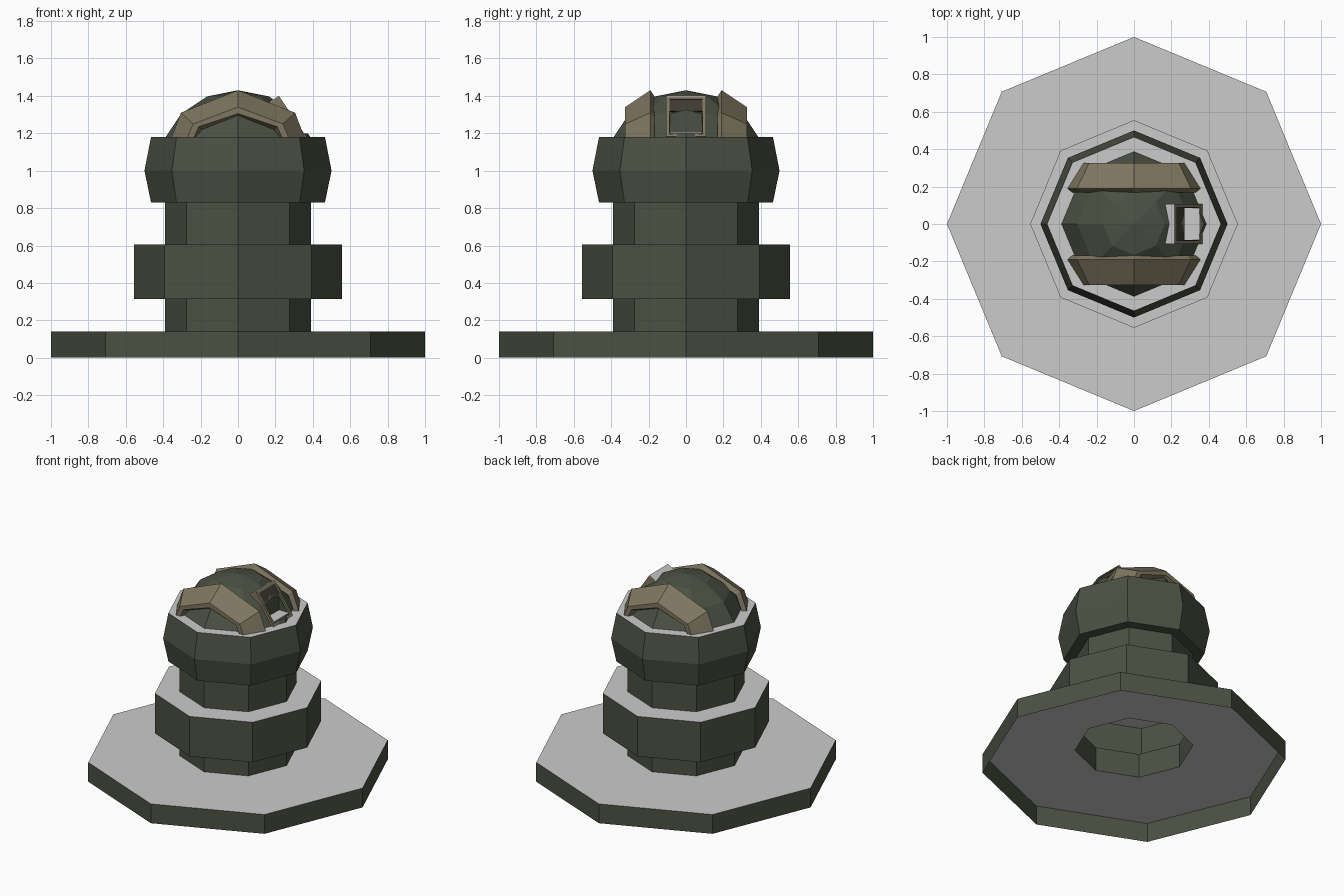
import bpy, bmesh, math
from mathutils import Matrix, Vector

cube = bpy.data.objects.get("Cube")
if cube:
    bpy.data.objects.remove(cube, do_unlink=True)


def material(name, rgb):
    m = bpy.data.materials.new(name)
    m.use_nodes = True
    m.diffuse_color = (*rgb, 1)
    m.node_tree.nodes["Principled BSDF"].inputs["Base Color"].default_value = (*rgb, 1)
    return m


GREEN = material("dark olive green", (0.07, 0.08, 0.056))
PALE = material("pale grey", (0.6, 0.6, 0.6))
TAN = material("khaki tan", (0.21, 0.18, 0.115))
BROWN = material("dark brown", (0.05, 0.043, 0.03))


def finish(name, bm, mats, matrix=None, fix_normals=True):
    bmesh.ops.remove_doubles(bm, verts=bm.verts, dist=0.0005)
    if fix_normals:
        bmesh.ops.recalc_face_normals(bm, faces=bm.faces)
    me = bpy.data.meshes.new(name)
    bm.to_mesh(me)
    bm.free()
    for m in mats:
        me.materials.append(m)
    ob = bpy.data.objects.new(name, me)
    bpy.context.collection.objects.link(ob)
    if matrix:
        ob.matrix_world = matrix
    return ob


def strip(bm, rows, closed=False):
    """Join neighbouring rows of points with quads."""
    grid = [[bm.verts.new(p) for p in row] for row in rows]
    pairs = list(zip(grid, grid[1:]))
    if closed:
        pairs.append((grid[-1], grid[0]))
    for a, b in pairs:
        for i in range(len(a) - 1):
            bm.faces.new((a[i], b[i], b[i + 1], a[i + 1]))


def lathe(profile, sides=8):
    """Revolve a profile of (radius, height) round the z axis."""
    bm = bmesh.new()
    rows = []
    for k in range(sides):
        a = math.tau * k / sides
        rows.append([(r * math.cos(a), r * math.sin(a), z) for r, z in profile])
    strip(bm, rows, closed=True)
    return bm


def box(name, lo, hi, mat, matrix=None):
    lo, hi = Vector(lo), Vector(hi)
    bm = bmesh.new()
    bmesh.ops.create_cube(bm, size=1)
    for v in bm.verts:
        v.co = (lo + hi) / 2 + v.co * (hi - lo)
    return finish(name, bm, [mat], matrix)


# Hollow stepped body: base, column, collar and head ring, open underneath
body = finish("stepped_body", lathe([
    (1, 0), (1, 0.14), (0.39, 0.14), (0.39, 0.315), (0.555, 0.315), (0.555, 0.605),
    (0.39, 0.605), (0.39, 0.83), (0.465, 0.83), (0.5, 1.0), (0.465, 1.18), (0.3, 1.18)]),
    [GREEN, PALE], fix_normals=False)
for p in body.data.polygons:
    if abs(p.normal.z) > 0.9 and abs(p.center.z - 0.83) > 0.01:
        p.material_index = 1

# Faceted dome with a window opening on its left side
R = 0.43
arc = [math.radians(22.5 * k) for k in range(5)]
dome = finish("dome", lathe([(R * math.sin(a), 1 + R * math.cos(a)) for a in arc] + [(0, 1)]), [GREEN])
cutter = box("window_cutter", (0.27, -0.085, 1.2), (0.6, 0.085, 1.6), GREEN)
cutter.hide_render = True
cutter.hide_set(True)
cut = dome.modifiers.new("window", "BOOLEAN")
cut.operation = "DIFFERENCE"
cut.object = cutter
cut.solver = "EXACT"

# Sloped arched bands at front and back; each edge is (depth, half arch points)
edges = [
    (0.28, [(0.22, 1.18), (0.19, 1.22), (0, 1.28)]),
    (0.325, [(0.235, 1.18), (0.21, 1.235), (0, 1.305)]),
    (0.325, [(0.27, 1.18), (0.24, 1.25), (0, 1.34)]),
    (0.19, [(0.355, 1.18), (0.305, 1.31), (0, 1.43)]),
    (0.168, [(0.33, 1.18), (0.285, 1.285), (0, 1.395)]),
]
for name, side in (("front_band", -1), ("back_band", 1)):
    bm = bmesh.new()
    rows = []
    for depth, half in edges:
        arch = [(-x, z) for x, z in half] + [(x, z) for x, z in half[-2::-1]]
        rows.append([(x, side * depth, z) for x, z in arch])
    strip(bm, rows, closed=True)
    finish(name, bm, [TAN])

# Tilted window frame: local x runs down the slope, local z points outwards
tilt = Matrix.Translation((0.2925, 0, 1.29)) @ Matrix.Rotation(math.radians(56), 4, "Y")
L, W, T, D = 0.13, 0.107, 0.018, 0.06
for s, end in ((-1, "upper"), (1, "lower")):
    a, b = sorted((s * L, s * (L - T)))
    box("frame_" + end + "_bar", (a, -W, -D), (b, W, 0), TAN, tilt)
for s, end in ((-1, "right"), (1, "left")):
    a, b = sorted((s * W, s * (W - T)))
    box("frame_" + end + "_bar", (-L, a, -D), (L, b, 0), TAN, tilt)
box("frame_end_plate", (-L - 0.004, -W, -D), (-L, W, 0), PALE, tilt)
box("window_shade", (-L + T, -W + T, -0.014), (-0.038, W - T, -0.006), BROWN, tilt)
box("window_sill", (0.27, -0.085, 1.2), (0.35, 0.085, 1.206), PALE)
